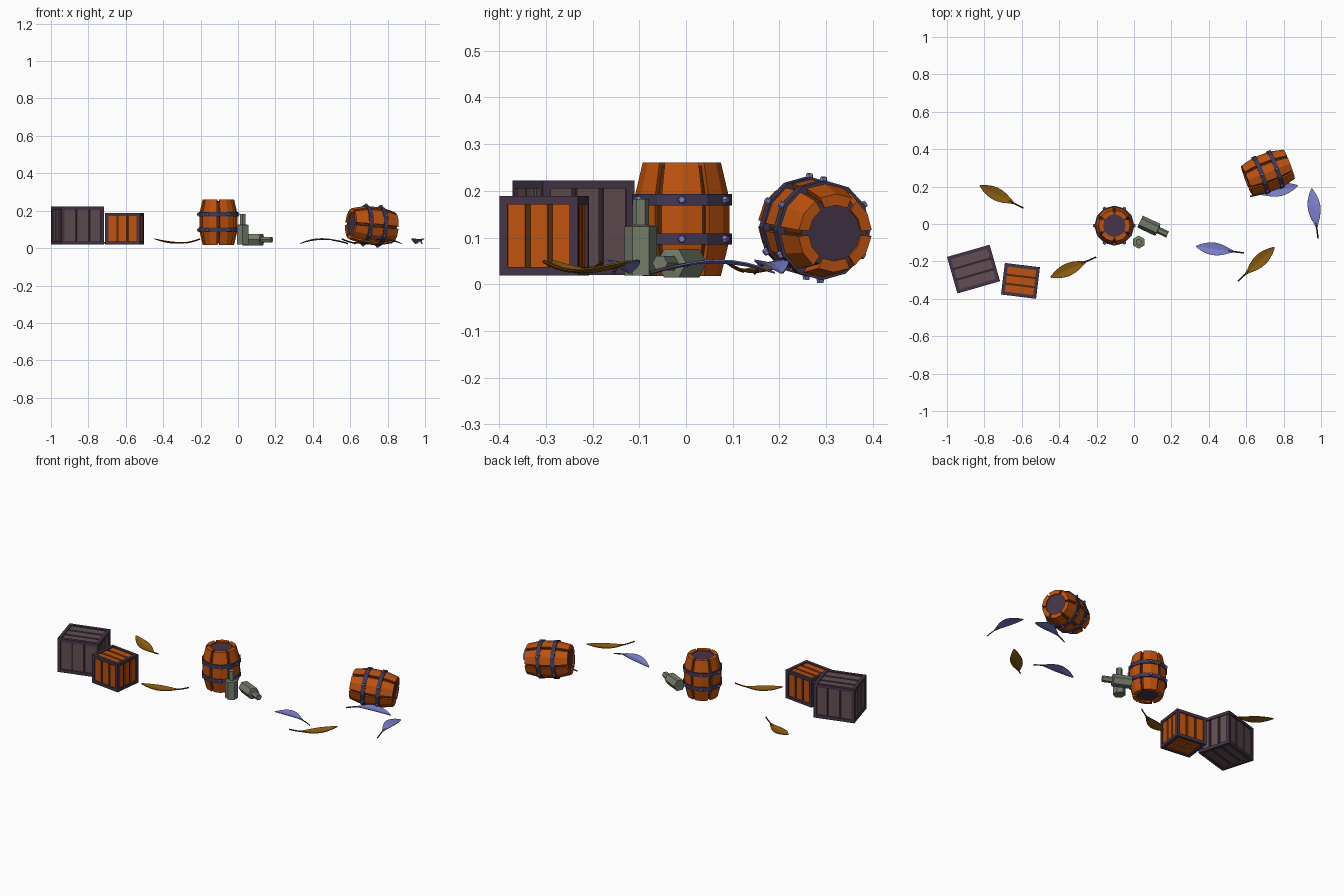
import bpy, bmesh, math
from mathutils import Matrix, Vector

if "Cube" in bpy.data.objects:
    bpy.data.objects.remove(bpy.data.objects["Cube"])


def material(name, rgb):
    m = bpy.data.materials.new(name)
    lin = [(c / 255 / 12.92) if c < 11 else ((c / 255 + 0.055) / 1.055) ** 2.4 for c in rgb]
    m.diffuse_color = (*lin, 1)
    m.use_nodes = True
    m.node_tree.nodes["Principled BSDF"].inputs["Base Color"].default_value = m.diffuse_color
    return m


ORANGE = material("orange_wood", (190, 82, 14))
BROWN = material("dark_brown_gap", (84, 42, 10))
GREY_WOOD = material("grey_wood", (98, 78, 82))
GREY_GAP = material("dark_grey_gap", (48, 38, 44))
FRAME = material("purple_frame", (70, 52, 72))
IRON = material("band_iron", (64, 56, 82))
BOLT = material("lavender_bolt", (128, 122, 188))
LEAF_GOLD = material("gold_leaf", (138, 94, 18))
LEAF_BLUE = material("blue_leaf", (124, 128, 205))
STONE = material("grey_green", (116, 124, 107))


def finish(name, bm, mats, matrix=Matrix()):
    bmesh.ops.recalc_face_normals(bm, faces=bm.faces)
    me = bpy.data.meshes.new(name)
    bm.to_mesh(me)
    bm.free()
    for m in mats:
        me.materials.append(m)
    ob = bpy.data.objects.new(name, me)
    ob.matrix_world = matrix
    bpy.context.collection.objects.link(ob)
    return ob


def box(bm, centre, size):
    bmesh.ops.create_cube(bm, size=1, matrix=Matrix.Translation(centre) @ Matrix.Diagonal((*size, 1)))


def lathe(bm, profile, angles, closed):
    """Sweep (radius, z) points round z; closed gives a full ring, else a capped wedge."""
    cols = [[bm.verts.new((r * math.cos(a), r * math.sin(a), z)) for r, z in profile] for a in angles]
    n = len(profile)
    pairs = list(zip(cols, cols[1:])) + ([(cols[-1], cols[0])] if closed else [])
    for a, b in pairs:
        for i in range(n):
            j = (i + 1) % n
            bm.faces.new((a[i], b[i], b[j], a[j]))
    if not closed:
        bm.faces.new(cols[0])
        bm.faces.new(cols[-1])


def crate(name, loc, angle, size, wood, gap):
    M = Matrix.Translation(loc) @ Matrix.Rotation(math.radians(angle), 4, 'Z')
    t, inset, groove = 0.018, 0.006, 0.011
    # frame of twelve beams
    bm = bmesh.new()
    for ax in range(3):
        u, v = (ax + 1) % 3, (ax + 2) % 3
        for su in (-1, 1):
            for sv in (-1, 1):
                c, s = [0, 0, 0], [t, t, t]
                s[ax] = size[ax]
                c[u], c[v] = su * (size[u] - t) / 2, sv * (size[v] - t) / 2
                box(bm, c, s)
    finish(name + "_frame", bm, [FRAME], M)
    # dark core behind the planks
    bm = bmesh.new()
    box(bm, (0, 0, 0), [d - 0.026 for d in size])
    finish(name + "_core", bm, [gap], M)
    # three planks per face: upright on the sides, lengthwise on top and bottom
    bm = bmesh.new()
    for ax, across, along in ((0, 1, 2), (1, 0, 2), (2, 1, 0)):
        w = (size[across] - 2 * t - 2 * groove) / 3
        for side in (-1, 1):
            for k in (-1, 0, 1):
                c, s = [0, 0, 0], [0, 0, 0]
                s[ax], s[across], s[along] = 0.01, w, size[along] - 2 * t
                c[ax] = side * (size[ax] / 2 - inset - 0.005)
                c[across] = k * (w + groove)
                box(bm, c, s)
    finish(name + "_planks", bm, [wood], M)


def barrel(name, M):
    h = 0.1215
    ring = [math.radians(30 * i) for i in range(12)]
    # six staves, each with a ridge down the middle
    bm = bmesh.new()
    prof = [(.06, -h), (.084, -h), (.102, -.045), (.102, .045), (.084, h), (.06, h)]
    for k in range(6):
        lathe(bm, prof, [math.radians(60 * k + d) for d in (-25.5, 0, 25.5)], False)
    finish(name + "_staves", bm, [ORANGE], M)
    # dark core showing in the gaps, with barrel heads at both ends
    bm = bmesh.new()
    core = [(.075, -.114), (.092, -.045), (.092, .045), (.075, .114)]
    cols = [[bm.verts.new((r * math.cos(a), r * math.sin(a), z)) for r, z in core] for a in ring]
    for i in range(12):
        a, b = cols[i], cols[(i + 1) % 12]
        for j in range(3):
            bm.faces.new((a[j], b[j], b[j + 1], a[j + 1]))
    for j in (0, 3):
        bm.faces.new([c[j] for c in cols]).material_index = 1
    finish(name + "_core_and_heads", bm, [BROWN, FRAME], M)
    # iron bands and their bolts
    bands, bolts = bmesh.new(), bmesh.new()
    for z in (-.042, .042):
        lathe(bands, [(.09, z - .012), (.107, z - .012), (.107, z + .012), (.09, z + .012)], ring, True)
        for k in range(6):
            T = (Matrix.Rotation(math.radians(60 * k), 4, 'Z') @ Matrix.Translation((.107, 0, z))
                 @ Matrix.Rotation(math.pi / 2, 4, 'Y'))
            bmesh.ops.create_cone(bolts, cap_ends=True, segments=6, radius1=.010, radius2=.007,
                                  depth=.014, matrix=T)
    finish(name + "_bands", bands, [IRON], M)
    finish(name + "_bolts", bolts, [BOLT], M)


def bottle(name, M):
    # six-sided body, short shoulder and neck
    bm = bmesh.new()
    rings = []
    for r, z in ((.035, 0), (.035, .105), (.018, .108), (.018, .163)):
        rings.append([bm.verts.new((r * math.cos(a), r * math.sin(a), z))
                      for a in [math.radians(30 + 60 * i) for i in range(6)]])
    for a, b in zip(rings, rings[1:]):
        for i in range(6):
            j = (i + 1) % 6
            bm.faces.new((a[i], a[j], b[j], b[i]))
    bm.faces.new(rings[0])
    bm.faces.new(rings[-1])
    finish(name, bm, [STONE], M)


def leaf(name, tip, end, arch, mat, stem_mat):
    tip, end = Vector((*tip, 0)), Vector((*end, 0))
    side = (end - tip).normalized().cross(Vector((0, 0, 1)))

    def point(s):
        q = (2 * s - 1) ** 2
        return tip.lerp(end, s) + Vector((0, 0, .046 - .022 * q if arch else .025 + .024 * q))
    # blade with a slight fold on the midrib
    bm = bmesh.new()
    widths = [.1, .55, .85, 1, .95, .75, .4, .08]
    rows = []
    for i, w in enumerate(widths):
        p = point(.8 * i / (len(widths) - 1))
        off = side * (w * .034)
        up = Vector((0, 0, w * .006))
        rows.append([bm.verts.new(v) for v in (p - off + up, p, p + off + up)])
    for a, b in zip(rows, rows[1:]):
        for j in (0, 1):
            bm.faces.new((a[j], a[j + 1], b[j + 1], b[j]))
    ob = finish(name + "_blade", bm, [mat])
    mod = ob.modifiers.new("thickness", 'SOLIDIFY')
    mod.thickness, mod.offset = .003, 0
    # stem
    cu = bpy.data.curves.new(name + "_stem", 'CURVE')
    cu.dimensions = '3D'
    cu.bevel_depth, cu.bevel_resolution, cu.use_fill_caps = .004, 0, True
    sp = cu.splines.new('POLY')
    sp.points.add(4)
    for i, pt in enumerate(sp.points):
        pt.co = (*point(.68 + .08 * i), 1)
    cu.materials.append(stem_mat)
    bpy.context.collection.objects.link(bpy.data.objects.new(name + "_stem", cu))


# crates
crate("large_crate", (-.858, -.241, .121), 16, (.237, .203, .203), GREY_WOOD, GREY_GAP)
crate("small_crate", (-.607, -.304, .104), -7, (.189, .170, .170), ORANGE, BROWN)

# barrels: one upright, one on its side
barrel("upright_barrel", Matrix.Translation((-.105, -.009, .139)))
barrel("fallen_barrel", Matrix.Translation((.716, .276, .12))
       @ Matrix.Rotation(math.radians(21), 4, 'Z') @ Matrix.Rotation(math.radians(95), 4, 'Y'))

# bottles: one upright, one on its side
bottle("upright_bottle", Matrix.Translation((.025, -.097, .019)))
bottle("fallen_bottle", Matrix.Translation((.032, .013, .045))
       @ Matrix.Rotation(math.radians(-25), 4, 'Z') @ Matrix.Rotation(math.radians(90), 4, 'Y'))

# scattered leaves
for i, (tip, end) in enumerate((((-.823, .205), (-.592, .085)), ((-.445, -.285), (-.203, -.177)),
                                ((.75, -.125), (.556, -.305)))):
    leaf(f"gold_leaf_{i + 1}", tip, end, False, LEAF_GOLD, BROWN)
for i, (tip, end) in enumerate((((.332, -.12), (.588, -.155)), ((.95, .19), (.984, -.077)),
                                ((.875, .205), (.62, .147)))):
    leaf(f"blue_leaf_{i + 1}", tip, end, True, LEAF_BLUE, FRAME)
